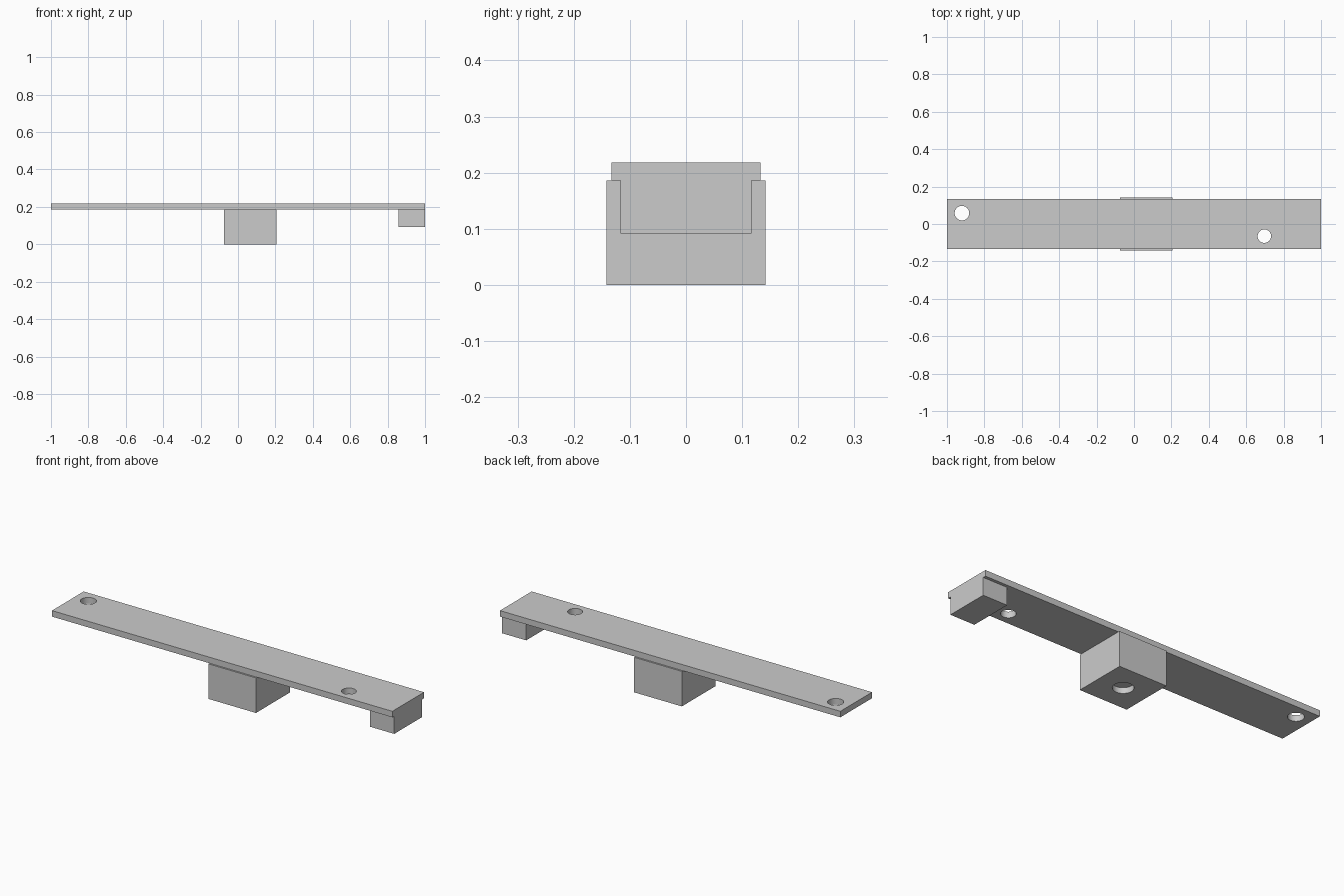
import bpy, math

if "Cube" in bpy.data.objects:
    bpy.data.objects.remove(bpy.data.objects["Cube"])

PLATE_Z, TOP_Z = 0.186, 0.218


def box(name, x0, x1, half_y, z0, z1):
    bpy.ops.mesh.primitive_cube_add(size=1, location=((x0 + x1) / 2, 0, (z0 + z1) / 2))
    ob = bpy.context.object
    ob.name = name
    ob.scale = (x1 - x0, 2 * half_y, z1 - z0)
    bpy.ops.object.transform_apply(location=True, rotation=False, scale=True)
    return ob


def hole_cutter(name, x, y, r, z0, z1):
    bpy.ops.mesh.primitive_cylinder_add(vertices=48, radius=r, depth=z1 - z0,
                                        location=(x, y, (z0 + z1) / 2))
    ob = bpy.context.object
    ob.name = name
    ob.hide_render = True
    return ob


def combine(target, other, operation):
    mod = target.modifiers.new(operation.title(), 'BOOLEAN')
    mod.operation = operation
    mod.solver = 'EXACT'
    mod.object = other
    bpy.context.view_layer.objects.active = target
    bpy.ops.object.modifier_apply(modifier=mod.name)
    bpy.data.objects.remove(other)


# Long flat plate
plate = box("mounting_plate", -1, 1, 0.133, PLATE_Z, TOP_Z)

# Blocks under the plate, slightly sunk into it only where they are narrower
combine(plate, box("end_block", 0.857, 1, 0.117, 0.092, PLATE_Z + 0.01), 'UNION')
combine(plate, box("centre_block", -0.075, 0.205, 0.142, 0, PLATE_Z), 'UNION')

# Two through holes in the plate and a blind hole under the centre block
for args in (("left_hole", -0.92, 0.058, 0.039, 0.15, 0.25),
             ("right_hole", 0.697, -0.065, 0.036, 0.15, 0.25),
             ("bottom_hole", 0.065, 0, 0.05, -0.05, 0.03)):
    combine(plate, hole_cutter(*args), 'DIFFERENCE')

# Round hole walls, crisp edges elsewhere
bpy.ops.object.select_all(action='DESELECT')
plate.select_set(True)
bpy.context.view_layer.objects.active = plate
bpy.ops.object.shade_smooth_by_angle(angle=math.radians(30))
